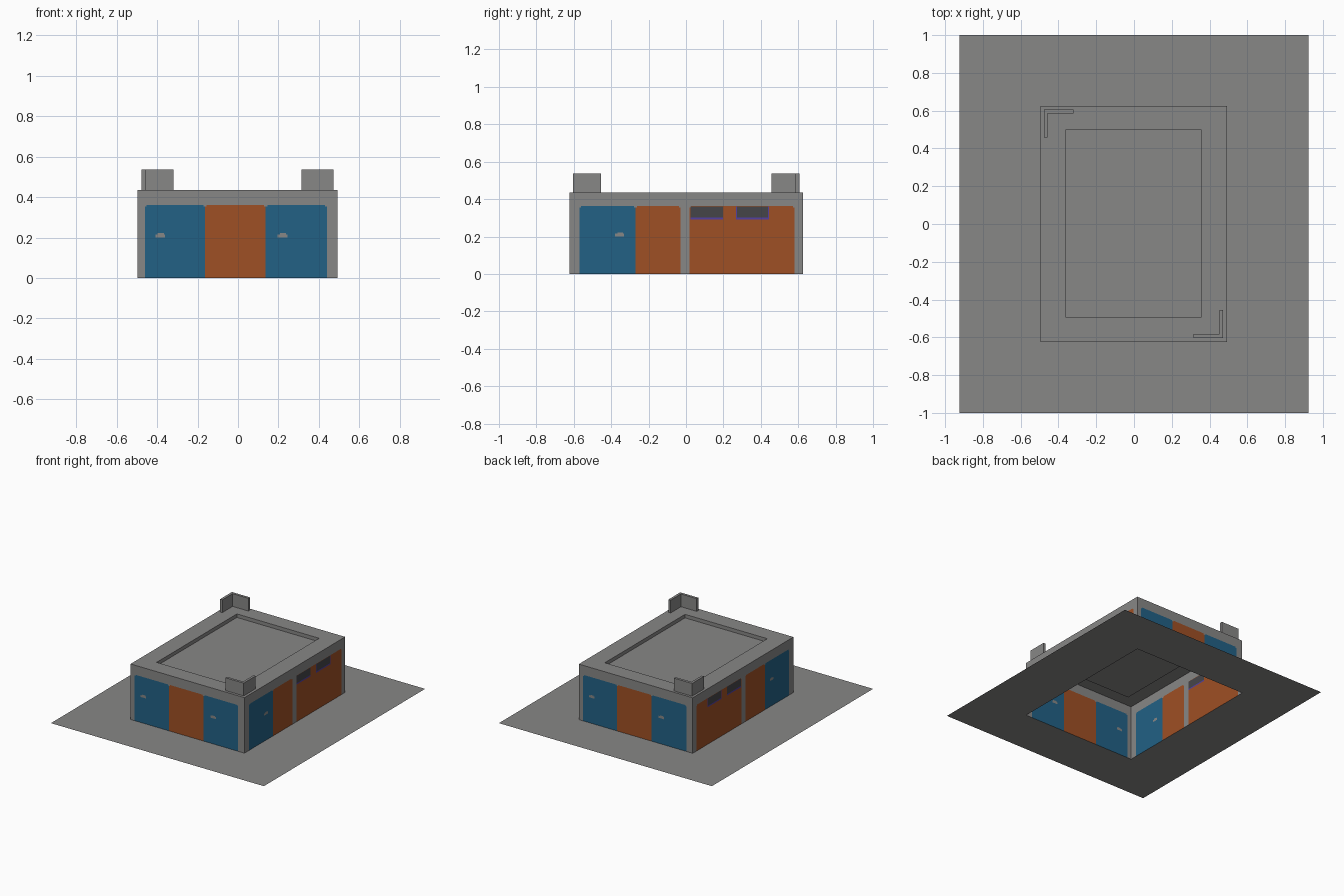
import bpy, bmesh

if "Cube" in bpy.data.objects:
    bpy.data.objects.remove(bpy.data.objects["Cube"])


def mat(name, r, g, b):
    m = bpy.data.materials.new(name)
    m.diffuse_color = (r, g, b, 1)
    m.use_nodes = True
    m.node_tree.nodes["Principled BSDF"].inputs["Base Color"].default_value = m.diffuse_color
    return m


GREY, BLUE, ORANGE, DARK, PURPLE = range(5)
MATS = [mat("concrete grey", 0.245, 0.242, 0.24), mat("door blue", 0.016, 0.12, 0.235),
        mat("panel orange", 0.345, 0.08, 0.018), mat("window dark", 0.06, 0.06, 0.066),
        mat("trim purple", 0.085, 0.05, 0.36)]
X0, X1, Y0, Y1, H = -0.496, 0.493, -0.624, 0.625, 0.436


def finish(name, bm):
    bmesh.ops.remove_doubles(bm, verts=bm.verts, dist=1e-5)
    me = bpy.data.meshes.new(name)
    bm.to_mesh(me)
    bm.free()
    for m in MATS:
        me.materials.append(m)
    bpy.context.collection.objects.link(bpy.data.objects.new(name, me))


def quad(bm, pts, idx=GREY):
    f = bm.faces.new([bm.verts.new(p) for p in pts])
    f.material_index = idx


def ring(bm, outer, inner, z):
    # flat frame between two rectangles, facing up
    def corners(r):
        a, b, c, d = r
        return [(a, c, z), (b, c, z), (b, d, z), (a, d, z)]
    o, i = corners(outer), corners(inner)
    for k in range(4):
        n = (k + 1) % 4
        quad(bm, [o[k], o[n], i[n], i[k]])
    return i


def wall(name, u0, u1, rects, place, flip=False):
    # wall cut into cells; the last rectangle covering a cell gives its colour
    us = sorted({u0, u1, *[r[0] for r in rects], *[r[1] for r in rects]})
    vs = sorted({0, H, *[r[2] for r in rects], *[r[3] for r in rects]})
    bm = bmesh.new()
    for a, b in zip(us, us[1:]):
        for c, d in zip(vs, vs[1:]):
            u, v, idx = (a + b) / 2, (c + d) / 2, GREY
            for r in rects:
                if r[0] < u < r[1] and r[2] < v < r[3]:
                    idx = r[4]
            pts = [place(*p) for p in ((a, c), (b, c), (b, d), (a, d))]
            quad(bm, pts[::-1] if flip else pts, idx)
    finish(name, bm)


def panel(a, b, idx):
    # panel with softened top corners
    return [(a, b, 0, 0.354, idx), (a + 0.008, b - 0.008, 0.354, 0.362, idx)]


def handle(u, z=0.208):
    return [(u - 0.024, u + 0.024, z - 0.008, z + 0.008, GREY),
            (u - 0.012, u + 0.018, z + 0.008, z + 0.014, GREY)]


# front and back walls (back is the front turned half round)
ends = (panel(-0.46, -0.163, BLUE) + panel(-0.163, 0.137, ORANGE)
        + panel(0.137, 0.439, BLUE) + handle(-0.385) + handle(0.22))
wall("front_wall", X0, X1, ends, lambda u, v: (u, Y0, v))
wall("back_wall", X0, X1, ends, lambda u, v: (X0 + X1 - u, Y1, v))

# side walls, mirrored left to right
sides = (panel(-0.57, -0.27, BLUE) + panel(-0.27, -0.03, ORANGE)
         + panel(0.02, 0.58, ORANGE) + handle(-0.355)
         + [(0.024, 0.197, 0.291, 0.301, PURPLE), (0.024, 0.197, 0.301, 0.36, DARK),
            (0.266, 0.444, 0.291, 0.36, PURPLE), (0.272, 0.438, 0.301, 0.36, DARK)])
wall("right_wall", Y0, Y1, sides, lambda u, v: (X1, u, v))
wall("left_wall", Y0, Y1, sides, lambda u, v: (X0, u, v), True)

# roof with shallow sunken deck
bm = bmesh.new()
top = ring(bm, (X0, X1, Y0, Y1), (-0.36, 0.355, -0.495, 0.5), H)
low = [(x, y, z - 0.028) for x, y, z in top]
for k in range(4):
    n = (k + 1) % 4
    quad(bm, [top[k], top[n], low[n], low[k]])
quad(bm, low)
finish("roof", bm)

# ground slab, open under the building
bm = bmesh.new()
ring(bm, (-0.925, 0.925, -1, 1), (X0, X1, Y0, Y1), 0)
finish("pavement", bm)


# L-shaped corner parapets
def parapet(name, cx, cy, sx, sy):
    a, b, t = 0.157, 0.148, 0.02
    prof = [(0, 0), (a, 0), (a, t), (t, t), (t, b), (0, b)]
    bm = bmesh.new()
    f = bm.faces.new([bm.verts.new((cx + sx * x, cy + sy * y, H)) for x, y in prof])
    ext = bmesh.ops.extrude_face_region(bm, geom=[f])["geom"]
    bmesh.ops.translate(bm, vec=(0, 0, 0.1),
                        verts=[g for g in ext if isinstance(g, bmesh.types.BMVert)])
    bmesh.ops.recalc_face_normals(bm, faces=bm.faces)
    finish(name, bm)


parapet("back_left_parapet", -0.477, 0.606, 1, -1)
parapet("front_right_parapet", 0.472, -0.603, -1, 1)
